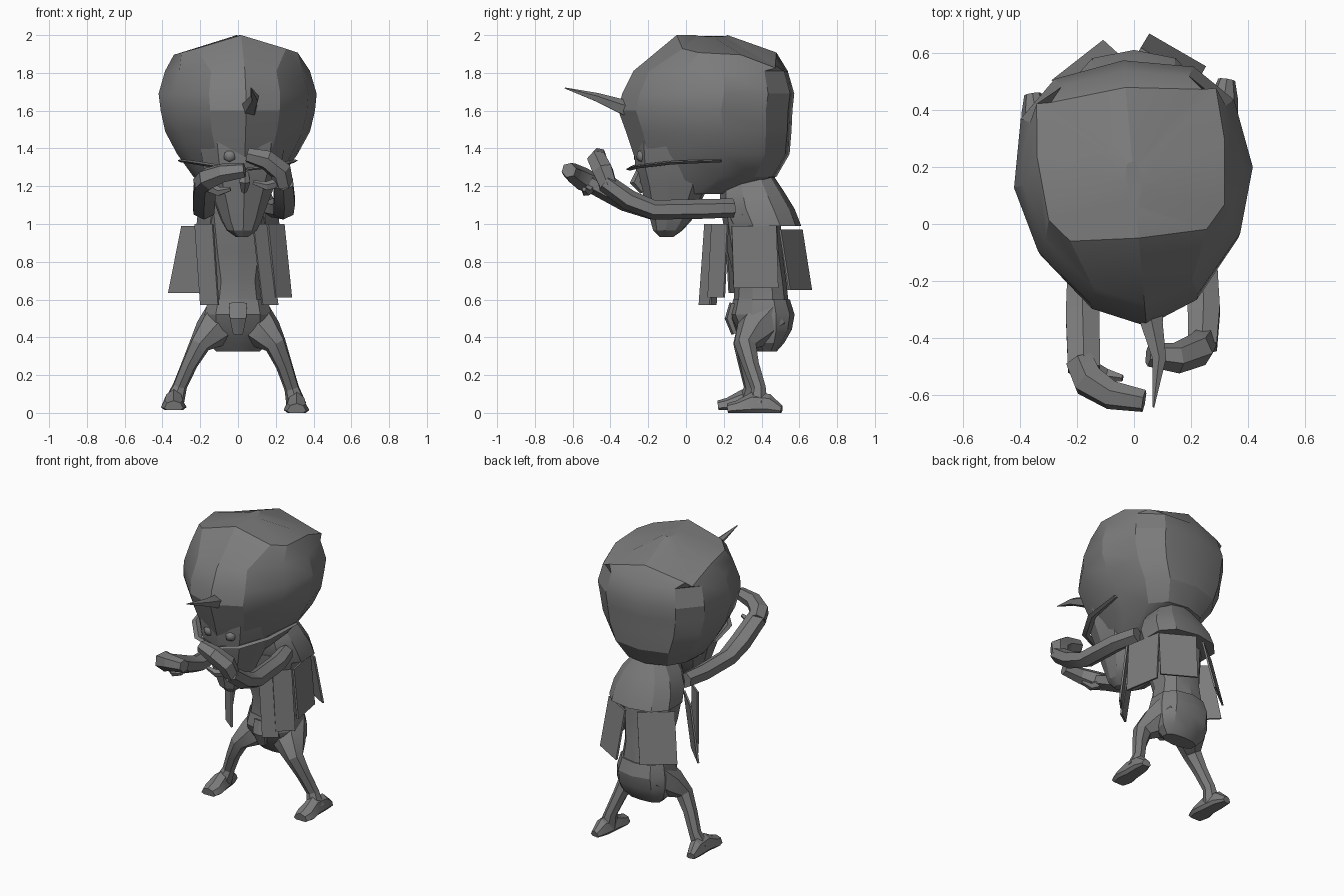
import bpy, bmesh
from math import sin, cos, pi, radians
from mathutils import Vector, Matrix

cube = bpy.data.objects.get("Cube")
if cube:
    bpy.data.objects.remove(cube, do_unlink=True)

# Dark grey skin shared by every part
grey = bpy.data.materials.new("dark_grey")
grey.use_nodes = True
shade = (0.2, 0.2, 0.2, 1)
grey.diffuse_color = shade
grey.node_tree.nodes["Principled BSDF"].inputs["Base Color"].default_value = shade


def finish(name, bm, angle=24):
    bmesh.ops.recalc_face_normals(bm, faces=bm.faces)
    mesh = bpy.data.meshes.new(name)
    bm.to_mesh(mesh)
    bm.free()
    mesh.materials.append(grey)
    obj = bpy.data.objects.new(name, mesh)
    bpy.context.collection.objects.link(obj)
    bpy.ops.object.select_all(action='DESELECT')
    obj.select_set(True)
    bpy.context.view_layer.objects.active = obj
    bpy.ops.object.shade_smooth_by_angle(angle=radians(angle))
    return obj


def skin(name, rings):
    """Bridge equal-sized point rings and cap both ends."""
    bm = bmesh.new()
    loops = [[bm.verts.new(p) for p in ring] for ring in rings]
    n = len(loops[0])
    for a, b in zip(loops, loops[1:]):
        for i in range(n):
            j = (i + 1) % n
            bm.faces.new((a[i], a[j], b[j], b[i]))
    bm.faces.new(loops[0])
    bm.faces.new(loops[-1])
    return finish(name, bm)


def power(v, p):
    return abs(v) ** p * (1 if v > 0 else -1)


def loft(name, sections, n=10, front_p=0.85, back_p=0.85, shape=None):
    """Stack horizontal sections: height, half width, front y, back y."""
    rings = []
    for z, w, front, back in sections:
        yc = front + 0.55 * (back - front)
        ring = []
        for i in range(n):
            a = 2 * pi * i / n
            p = front_p if cos(a) > 0.01 else back_p
            s, c = power(sin(a), p), power(cos(a), p)
            depth = yc - front if c > 0 else back - yc
            pt = Vector((w * s, yc - depth * c, z))
            ring.append(shape(pt) if shape else pt)
        rings.append(ring)
    return skin(name, rings)


def sweep(name, points, radii, n=6, mirror=1):
    """Tube along a path; each radius is a number or (wide, high)."""
    pts = [Vector((x * mirror, y, z)) for x, y, z in points]
    quat, last, rings = None, None, []
    for k, pt in enumerate(pts):
        t = (pts[min(k + 1, len(pts) - 1)] - pts[max(k - 1, 0)]).normalized()
        quat = last.rotation_difference(t) @ quat if last else t.to_track_quat('Z', 'Y')
        last = t
        r = radii[k] if isinstance(radii[k], tuple) else (radii[k], radii[k])
        angles = [pi / 2 + 2 * pi * i / n for i in range(n)]
        rings.append([pt + quat @ Vector((r[0] * cos(a), r[1] * sin(a), 0)) for a in angles])
    return skin(name, rings)


def panel(name, top, bottom, facing, width):
    """Thin hanging plate between two midpoints, facing a compass angle."""
    top, bottom = Vector(top), Vector(bottom)
    a = radians(facing)
    normal, along = Vector((cos(a), sin(a), 0)), Vector((-sin(a), cos(a), 0))
    m = Matrix((along * width, normal * 0.012, top - bottom)).transposed().to_4x4()
    m.translation = (top + bottom) / 2
    bm = bmesh.new()
    bmesh.ops.create_cube(bm, size=1, matrix=m)
    return finish(name, bm)


# Head, turned slightly to its left, with a squared-off crown and a pointed face
def crown(pt):
    if pt.z > 1.95:
        if abs(pt.x) > 0.1:
            pt.x = 0.33 * power(pt.x / 0.33, 0.4)
            pt.y = min(0.45, max(-0.04, 0.21 + (pt.y - 0.21) * 1.7))
        pt.z -= 0.3 * abs(pt.x) + 0.4 * max(0, pt.y - 0.25)
    return pt


turn = (Matrix.Translation((0, 0.14, 0)) @ Matrix.Rotation(radians(5), 4, 'Z')
        @ Matrix.Translation((0, -0.14, 0)))

head_parts = [
    loft("skull", [
        (2.0, 0.03, 0.05, 0.22), (2.0, 0.33, -0.05, 0.48),
        (1.81, 0.385, -0.28, 0.54), (1.69, 0.42, -0.34, 0.575),
        (1.6, 0.41, -0.36, 0.565), (1.49, 0.385, -0.32, 0.56),
        (1.37, 0.32, -0.28, 0.55), (1.25, 0.235, -0.23, 0.48),
        (1.16, 0.14, -0.15, 0.2)], n=12, front_p=1.15, back_p=0.78, shape=crown),
    loft("jaw", [
        (1.44, 0.24, -0.28, 0.14), (1.3, 0.215, -0.27, 0.14),
        (1.2, 0.18, -0.24, 0.12), (1.1, 0.14, -0.215, 0.07),
        (1.02, 0.11, -0.19, 0.03), (0.965, 0.08, -0.175, -0.02),
        (0.93, 0.03, -0.14, -0.07)], front_p=0.95),
    sweep("horn", [(0.02, -0.29, 1.6), (0.02, -0.36, 1.625), (0.035, -0.48, 1.67),
                   (0.0, -0.645, 1.72)], [0.05, 0.04, 0.025, 0.003], n=5),
    sweep("nose", [(0, -0.24, 1.29), (0, -0.27, 1.22), (0, -0.23, 1.17)],
          [0.02, 0.03, 0.015], n=5),
]
for side, m in (("left", 1), ("right", -1)):
    head_parts.append(sweep(side + "_whisker", [
        (0.01, -0.3, 1.29), (0.14, -0.26, 1.305), (0.25, -0.1, 1.325), (0.305, 0.16, 1.335)],
        [(0.02, 0.008), (0.025, 0.01), (0.025, 0.01), (0.015, 0.008)], n=4, mirror=m))
    bm = bmesh.new()
    bmesh.ops.create_icosphere(bm, subdivisions=1, radius=0.04,
                               matrix=Matrix.Translation((0.075 * m, -0.235, 1.36)))
    head_parts.append(finish(side + "_eye", bm, 50))
for part in head_parts:
    part.data.transform(turn)

# Body
loft("shoulder_mantle", [
    (1.26, 0.11, 0.2, 0.46), (1.17, 0.18, 0.18, 0.52),
    (1.08, 0.22, 0.18, 0.575), (0.99, 0.23, 0.22, 0.61)])
loft("torso", [
    (1.05, 0.2, 0.19, 0.5), (0.85, 0.17, 0.22, 0.51),
    (0.7, 0.14, 0.26, 0.53), (0.57, 0.16, 0.25, 0.545)])
loft("pelvis", [
    (0.6, 0.165, 0.25, 0.55), (0.52, 0.185, 0.23, 0.575),
    (0.44, 0.185, 0.27, 0.56), (0.37, 0.165, 0.33, 0.52),
    (0.325, 0.12, 0.37, 0.48)])
sweep("loincloth", [(0, 0.25, 0.58), (0, 0.23, 0.5), (0, 0.26, 0.42)],
      [(0.055, 0.02), (0.05, 0.025), (0.03, 0.02)], n=6)

# Hanging plates around the torso
panel("back_right_plate", (-0.14, 0.52, 0.97), (-0.195, 0.57, 0.65), 128, 0.23)
panel("back_left_plate", (0.12, 0.555, 0.97), (0.15, 0.605, 0.65), 60, 0.23)
panel("side_right_plate", (-0.215, 0.29, 0.99), (-0.285, 0.31, 0.635), 225, 0.23)
panel("front_right_plate", (-0.18, 0.16, 1.0), (-0.15, 0.12, 0.57), 232, 0.12)
panel("side_left_plate", (0.22, 0.36, 0.99), (0.245, 0.37, 0.66), 10, 0.24)
panel("front_left_plate", (0.2, 0.18, 1.0), (0.24, 0.16, 0.61), 315, 0.12)
panel("inner_left_plate", (0.12, 0.13, 1.0), (0.17, 0.1, 0.57), 305, 0.1)

# Legs and feet; the right foot stands further forward and out
for side, m, step in (("left", 1, Vector((0, 0, 0))),
                      ("right", -1, Vector((-0.03, -0.05, 0.015)))):
    leg = sweep(side + "_leg", [
        (0.07, 0.43, 0.5), (0.135, 0.36, 0.43), (0.2, 0.315, 0.36),
        (0.245, 0.345, 0.25), (0.285, 0.385, 0.13), (0.31, 0.38, 0.04)],
        [0.12, 0.1, 0.06, 0.045, 0.04, 0.055], n=7, mirror=m)
    foot = sweep(side + "_foot", [
        (0.325, 0.505, 0.01), (0.315, 0.44, 0.02), (0.31, 0.35, 0.02),
        (0.31, 0.27, 0.015), (0.31, 0.22, 0.01)],
        [(0.03, 0.03), (0.05, 0.08), (0.055, 0.09), (0.068, 0.05), (0.05, 0.04)],
        n=8, mirror=m)
    for v in leg.data.vertices:
        v.co += step * min(1, max(0, (0.4 - v.co.z) / 0.35))
    for v in foot.data.vertices:
        v.co.z = max(0, v.co.z)
        v.co += step

# Arms reaching forward, with hands curling inward
sweep("right_arm", [
    (-0.17, 0.25, 1.085), (-0.185, 0.1, 1.08), (-0.18, -0.18, 1.075),
    (-0.18, -0.32, 1.125), (-0.175, -0.51, 1.22)],
    [0.05, (0.06, 0.052), (0.062, 0.052), (0.068, 0.058), (0.065, 0.05)])
sweep("right_hand", [
    (-0.19, -0.48, 1.21), (-0.16, -0.55, 1.24), (-0.08, -0.6, 1.27), (0.035, -0.62, 1.285)],
    [0.055, 0.062, 0.052, 0.04], n=6)
sweep("right_thumb", [(-0.16, -0.5, 1.2), (-0.1, -0.53, 1.17), (-0.04, -0.54, 1.185)],
      [0.03, 0.025, 0.012], n=5)
sweep("left_arm", [
    (0.18, 0.25, 1.085), (0.22, 0.1, 1.08), (0.24, -0.17, 1.075),
    (0.245, -0.3, 1.125), (0.24, -0.43, 1.22)],
    [0.05, (0.06, 0.052), (0.062, 0.052), (0.065, 0.055), (0.058, 0.05)])
sweep("left_hand", [
    (0.245, -0.41, 1.2), (0.225, -0.44, 1.28), (0.15, -0.47, 1.34), (0.05, -0.46, 1.365)],
    [0.05, 0.06, 0.055, 0.04], n=6)
sweep("left_thumb", [(0.23, -0.42, 1.22), (0.15, -0.44, 1.2), (0.08, -0.44, 1.22)],
      [0.03, 0.025, 0.012], n=5)
